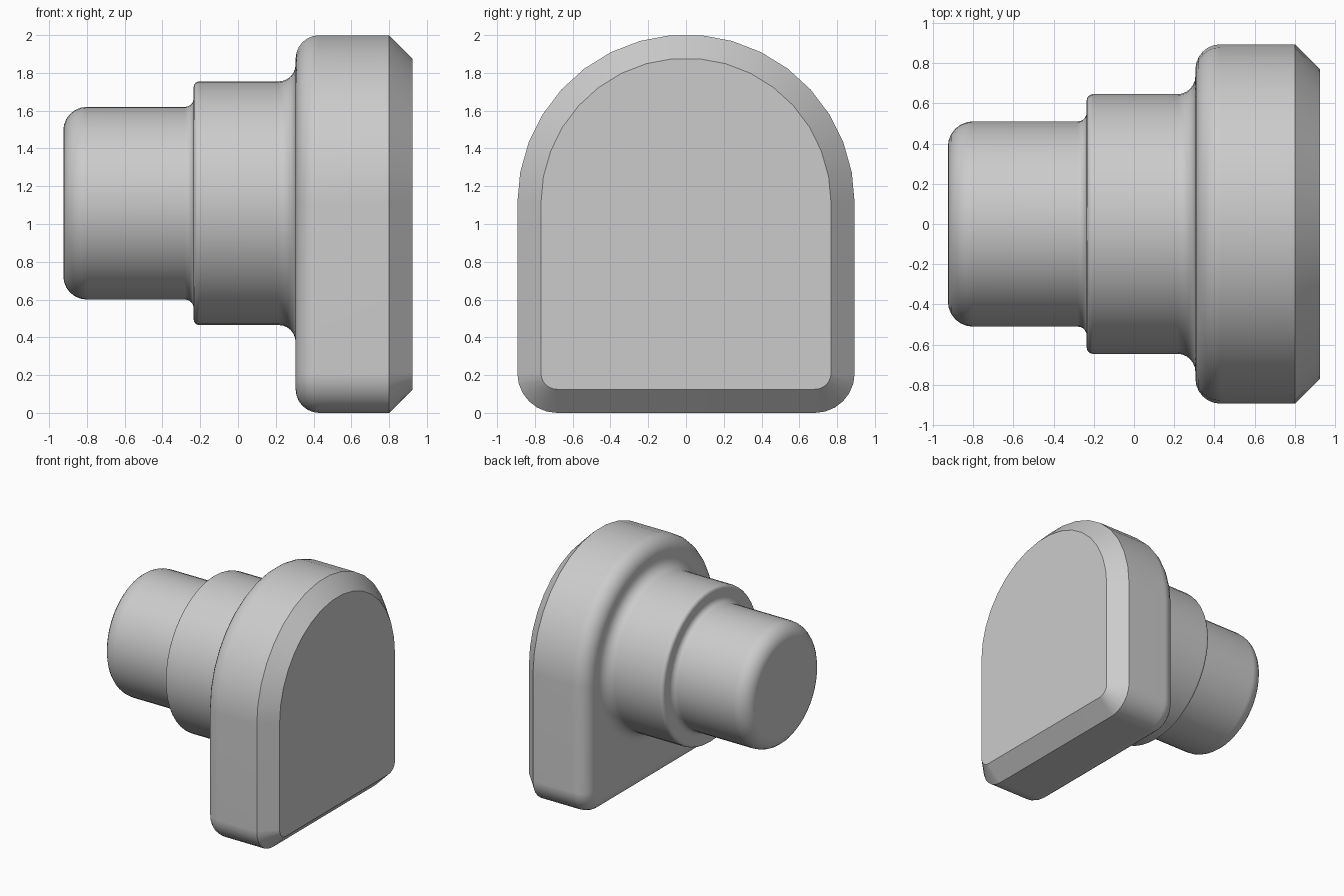
import bpy, bmesh
from math import sin, cos, pi, radians

cube = bpy.data.objects.get("Cube")
if cube:
    bpy.data.objects.remove(cube, do_unlink=True)

grey = bpy.data.materials.new("plain grey")
grey.use_nodes = True
COLOR = (0.6, 0.6, 0.6, 1)
grey.diffuse_color = COLOR
grey.node_tree.nodes["Principled BSDF"].inputs["Base Color"].default_value = COLOR

AXIS_Z = 1.11       # height of the turned axis
PLATE_R = 0.893     # arch radius and half width of the plate
CORNER = 0.21       # bottom corner radius of the plate
ROUND = 0.125       # large edge rounding and chamfer


def arc(cx, cy, r, start, end, steps):
    """Points on an arc, angles in degrees."""
    angles = [radians(start + (end - start) * i / steps) for i in range(steps + 1)]
    return [(cx + r * cos(a), cy + r * sin(a)) for a in angles]


def loft(name, stations, outline):
    """Skin outlines in the YZ plane through (x, size) stations along X."""
    bm = bmesh.new()
    rings = [[bm.verts.new((x, y, z)) for y, z in outline(size)] for x, size in stations]
    n = len(rings[0])
    for a, b in zip(rings, rings[1:]):
        for i in range(n):
            j = (i + 1) % n
            bm.faces.new((a[i], a[j], b[j], b[i]))
    bm.faces.new(rings[0])
    bm.faces.new(rings[-1])
    bmesh.ops.recalc_face_normals(bm, faces=bm.faces)
    mesh = bpy.data.meshes.new(name)
    bm.to_mesh(mesh)
    bm.free()
    mesh.materials.append(grey)
    obj = bpy.data.objects.new(name, mesh)
    bpy.context.collection.objects.link(obj)
    bpy.ops.object.select_all(action='DESELECT')
    obj.select_set(True)
    bpy.context.view_layer.objects.active = obj
    bpy.ops.object.shade_smooth_by_angle(angle=radians(30))
    weighted = obj.modifiers.new("weighted normals", 'WEIGHTED_NORMAL')
    weighted.keep_sharp = True
    return obj


def arch_outline(inset):
    """Arched plate outline, moved inwards by inset."""
    side = PLATE_R - CORNER
    r = CORNER - inset
    return (arc(0, AXIS_Z, PLATE_R - inset, 0, 180, 17)
            + arc(-side, CORNER, r, 180, 270, 6)
            + arc(side, CORNER, r, 270, 360, 6))


def circle_outline(radius):
    return arc(0, AXIS_Z, radius, 0, 360, 48)[:-1]


# Arched plate: rounded inner edge, chamfered outer edge
rounding = arc(0.305 + ROUND, ROUND, ROUND, 180, 270, 6)
loft("arched_plate", rounding + [(0.8, 0), (0.925, ROUND)], arch_outline)

# Stepped shaft: rounded tip, filleted step, collar, fillet into the plate
shaft = (arc(-0.925 + ROUND, 0.51 - ROUND, ROUND, 180, 90, 6)
         + arc(-0.28, 0.555, 0.045, 270, 360, 5)
         + arc(-0.205, 0.615, 0.03, 180, 90, 4)
         + arc(0.215, 0.735, 0.09, 270, 360, 6)
         + [(0.36, 0.735)])
loft("stepped_shaft", shaft, circle_outline)
